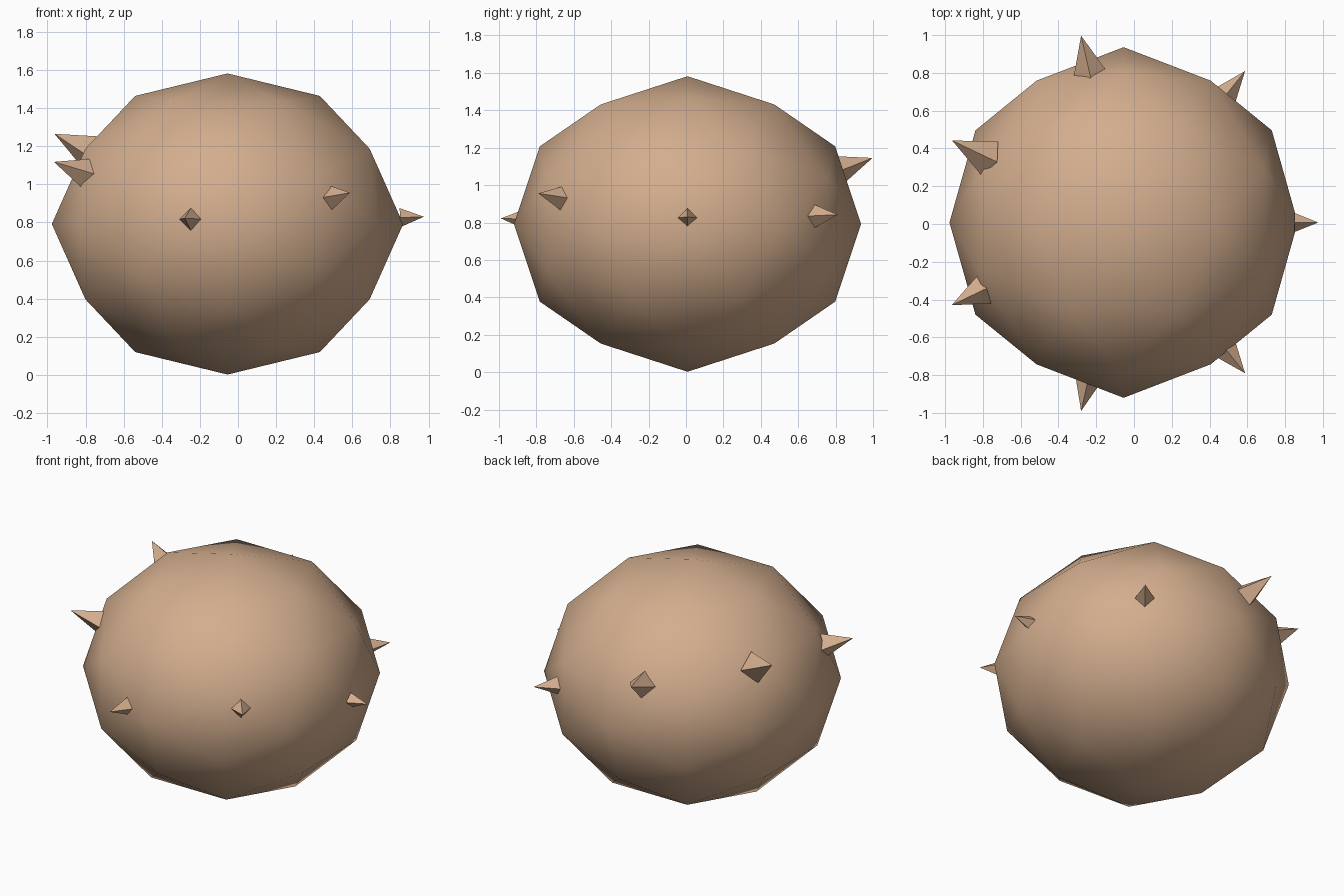
import bpy, bmesh, math
from mathutils import Vector, Matrix

if "Cube" in bpy.data.objects:
    bpy.data.objects.remove(bpy.data.objects["Cube"])

tan = bpy.data.materials.new("tan_skin")
tan.diffuse_color = (0.65, 0.42, 0.27, 1)
tan.use_nodes = True
tan.node_tree.nodes["Principled BSDF"].inputs["Base Color"].default_value = tan.diffuse_color

CENTRE = Vector((-0.055, 0.008, 0.792))
RADII = Vector((0.922, 0.928, 0.79))


def finish(name, bm, smooth):
    bmesh.ops.recalc_face_normals(bm, faces=bm.faces[:])
    for f in bm.faces:
        f.smooth = smooth
    me = bpy.data.meshes.new(name)
    bm.to_mesh(me)
    bm.free()
    me.materials.append(tan)
    ob = bpy.data.objects.new(name, me)
    bpy.context.collection.objects.link(ob)
    return ob


# Body: icosahedron with its two-fold axes on x, y, z, subdivided once and flattened
phi = (1 + math.sqrt(5)) / 2
bm = bmesh.new()
for a in (-1, 1):
    for b in (-phi, phi):
        for p in ((b, a, 0), (0, b, a), (a, 0, b)):
            bm.verts.new(p)
bmesh.ops.convex_hull(bm, input=bm.verts[:])
bmesh.ops.subdivide_edges(bm, edges=bm.edges[:], cuts=1, use_grid_fill=True)
for v in bm.verts:
    v.co = CENTRE + v.co.normalized() * RADII
finish("body", bm, True)

# Ring of seven four-sided spikes pointing out from the body centre: tip, length, base radius
spikes = [
    ((0.975, 0.008, 0.83), 0.125, 0.05),
    ((0.588, 0.81, 0.842), 0.165, 0.065),
    ((-0.28, 0.997, 0 + 1.145), 0.214, 0.086),
    ((-0.963, 0.442, 1.265), 0.245, 0.1),
    ((-0.966, -0.43, 1.118), 0.205, 0.083),
    ((-0.28, -0.99, 0.822), 0.155, 0.0625),
    ((0.588, -0.79, 0.956), 0.165, 0.065),
]
for i, (tip, length, radius) in enumerate(spikes):
    tip = Vector(tip)
    d = (tip - CENTRE).normalized()
    side = Vector((0, 0, 1)).cross(d).normalized()
    up = d.cross(side)
    base = tip - d * length
    bm = bmesh.new()
    ring = [bm.verts.new(base + o * radius) for o in (side, up, -side, -up)]
    apex = bm.verts.new(tip)
    bm.faces.new(ring)
    for k in range(4):
        bm.faces.new((ring[k], ring[(k + 1) % 4], apex))
    finish("spike_%d" % (i + 1), bm, False)
